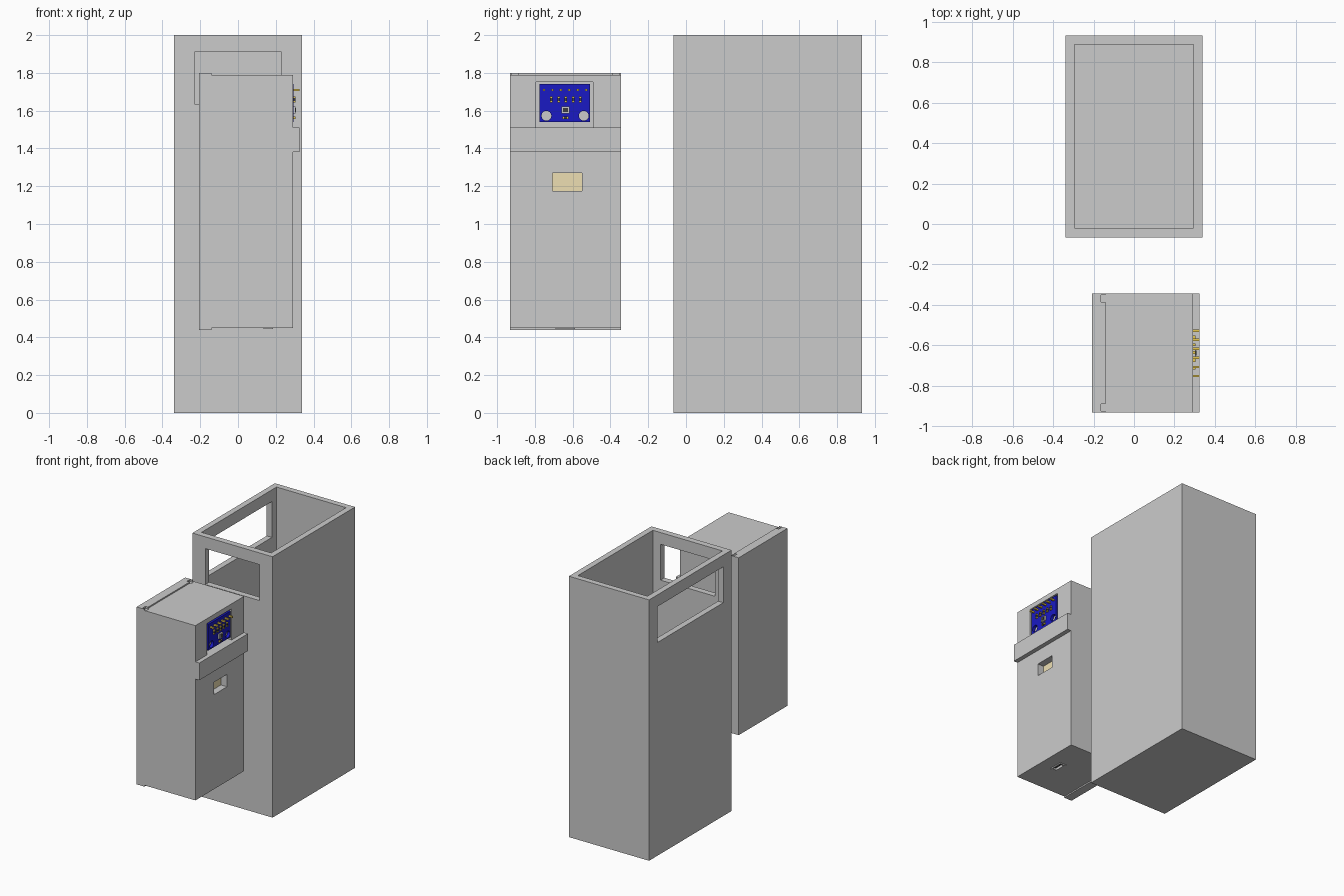
import bpy, math

if "Cube" in bpy.data.objects:
    bpy.data.objects.remove(bpy.data.objects["Cube"])


def material(name, rgb):
    m = bpy.data.materials.new(name)
    m.diffuse_color = (*rgb, 1)
    m.use_nodes = True
    m.node_tree.nodes["Principled BSDF"].inputs["Base Color"].default_value = m.diffuse_color
    return m


BLUE = material("board_blue", (0.01, 0.01, 0.55))
GOLD = material("gold", (0.80, 0.58, 0.08))
BEIGE = material("beige", (0.85, 0.74, 0.45))
BLACK = material("black", (0.05, 0.05, 0.05))
SILVER = material("silver", (0.75, 0.75, 0.75))


def box(name, x, y, z, mat=None):
    """Box from (min, max) ranges."""
    bpy.ops.mesh.primitive_cube_add(size=1, location=[(a + b) / 2 for a, b in (x, y, z)])
    o = bpy.context.object
    o.name = name
    o.scale = [b - a for a, b in (x, y, z)]
    bpy.ops.object.transform_apply(location=False, rotation=False, scale=True)
    if mat:
        o.data.materials.append(mat)
    return o


def disc_x(name, x, y, z, r):
    """Cylinder lying along x."""
    bpy.ops.mesh.primitive_cylinder_add(vertices=24, radius=r, depth=x[1] - x[0],
                                        location=((x[0] + x[1]) / 2, y, z),
                                        rotation=(0, math.pi / 2, 0))
    bpy.context.object.name = name
    return bpy.context.object


def combine(target, other, op="DIFFERENCE"):
    """Apply a boolean and remove the helper."""
    mod = target.modifiers.new("bool", "BOOLEAN")
    mod.operation, mod.object, mod.solver = op, other, "EXACT"
    bpy.context.view_layer.objects.active = target
    bpy.ops.object.modifier_apply(modifier=mod.name)
    bpy.data.objects.remove(other)


# Open-topped bin with windows in the front and left walls
bin_body = box("bin", (-0.34, 0.34), (-0.067, 0.933), (0, 2))
combine(bin_body, box("cavity", (-0.295, 0.295), (-0.02, 0.888), (0.045, 2.1)))
combine(bin_body, box("front_window", (-0.23, 0.23), (-0.2, 0.1), (1.635, 1.91)))
combine(bin_body, box("left_window", (-0.5, -0.2), (0.033, 0.833), (1.635, 1.91)))

# Electronics housing: hollow shell, raised rear rim and sensor ledge
Y0, Y1 = -0.933, -0.343
housing = box("housing", (-0.207, 0.292), (Y0, Y1), (0.45, 1.79))
combine(housing, box("rim", (-0.207, -0.14), (Y0, Y1), (0.44, 1.80)), "UNION")
combine(housing, box("ledge", (0.25, 0.325), (Y0, Y1), (1.38, 1.512)), "UNION")
combine(housing, box("cavity", (-0.14, 0.24), (Y0 + 0.045, Y1 - 0.045), (0.495, 1.745)))
combine(housing, box("board_pocket", (0.255, 0.4), (-0.793, -0.493), (1.512, 1.752)))
combine(housing, box("display_hole", (0.2, 0.4), (-0.708, -0.55), (1.175, 1.27)))
combine(housing, box("port_hole", (0.132, 0.19), (-0.695, -0.583), (0.4, 0.55)))
for y in (Y0 + 0.008, Y1 - 0.043):
    combine(housing, box("notch", (-0.163, -0.13), (y, y + 0.035), (1.785, 1.9)))

# Beige plate behind the small front hole
box("display_plate", (0.225, 0.24), (-0.74, -0.52), (1.15, 1.295), BEIGE)

# Charging port in the underside
port = box("port_shell", (0.136, 0.186), (-0.69, -0.588), (0.445, 0.53), SILVER)
combine(port, box("port_cavity", (0.146, 0.176), (-0.68, -0.598), (0.4, 0.515)))
box("port_tongue", (0.157, 0.165), (-0.67, -0.608), (0.455, 0.52), BLACK)

# Sensor board with two mounting holes
board = box("sensor_board", (0.27, 0.293), (-0.776, -0.507), (1.54, 1.74), BLUE)
for y in (-0.739, -0.541):
    combine(board, disc_x("mount_hole", (0.2, 0.4), y, 1.573, 0.026))

# Header pins
for i in range(6):
    y = -0.752 + i * 0.0447
    box("header_pin", (0.28, 0.325), (y - 0.006, y + 0.006), (1.704, 1.716), GOLD)

# Row of small surface parts with gold end caps
for i in range(5):
    y = -0.713 + i * 0.0385
    box("surface_part", (0.29, 0.304), (y - 0.006, y + 0.006), (1.650, 1.668), BLACK)
    for z in (1.643, 1.667):
        box("surface_part_cap", (0.29, 0.305), (y - 0.007, y + 0.007), (z, z + 0.008), GOLD)

# Sensor chip with a dark centre, and a capacitor below it
box("sensor_chip", (0.29, 0.305), (-0.659, -0.617), (1.584, 1.622), SILVER)
box("chip_centre", (0.30, 0.308), (-0.650, -0.626), (1.592, 1.614), BLACK)
box("capacitor", (0.29, 0.304), (-0.646, -0.630), (1.556, 1.568), BLACK)
for y in (-0.653, -0.630):
    box("capacitor_cap", (0.29, 0.305), (y, y + 0.007), (1.555, 1.569), GOLD)
